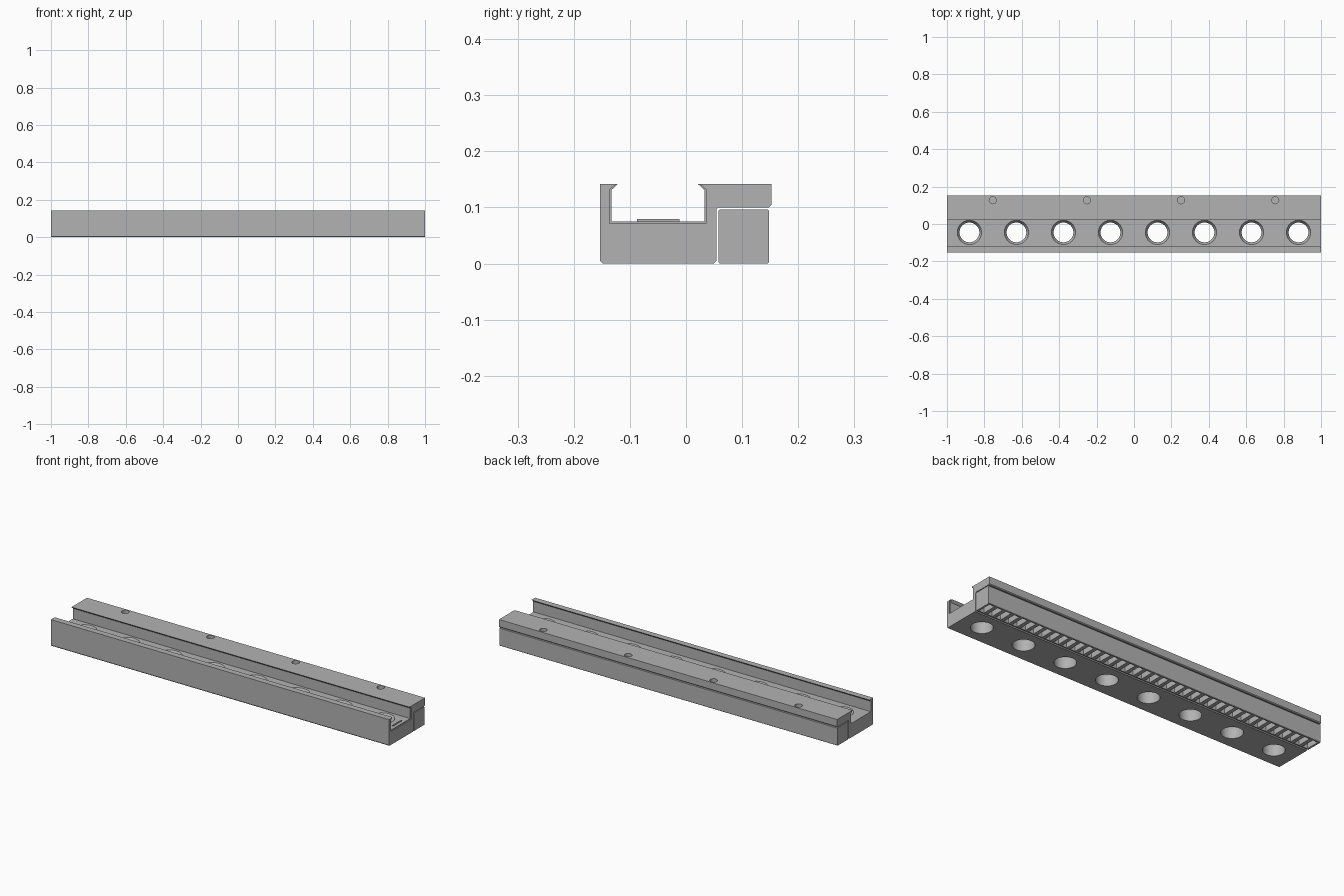
import bpy, bmesh, math
from mathutils import Vector

cube = bpy.data.objects.get("Cube")
if cube:
    bpy.data.objects.remove(cube, do_unlink=True)

grey = bpy.data.materials.new("machined grey")
grey.use_nodes = True
COLOUR = (0.45, 0.45, 0.45, 1)
grey.diffuse_color = COLOUR
grey.node_tree.nodes["Principled BSDF"].inputs["Base Color"].default_value = COLOUR


def finish(name, bm):
    bmesh.ops.recalc_face_normals(bm, faces=bm.faces)
    mesh = bpy.data.meshes.new(name)
    bm.to_mesh(mesh)
    bm.free()
    mesh.materials.append(grey)
    ob = bpy.data.objects.new(name, mesh)
    bpy.context.collection.objects.link(ob)
    return ob


def extrude_profile(name, points, x0, x1):
    """Closed y-z outline swept along x."""
    bm = bmesh.new()
    face = bm.faces.new([bm.verts.new((x0, y, z)) for y, z in points])
    moved = bmesh.ops.extrude_face_region(bm, geom=[face])["geom"]
    bmesh.ops.translate(bm, vec=Vector((x1 - x0, 0, 0)),
                        verts=[v for v in moved if isinstance(v, bmesh.types.BMVert)])
    return finish(name, bm)


def add_lathe(bm, x, y, rings, sides=40):
    """Vertical turned solid from (radius, height) rings."""
    loops = [[bm.verts.new((x + r * math.cos(math.tau * i / sides),
                            y + r * math.sin(math.tau * i / sides), z))
              for i in range(sides)] for r, z in rings]
    for low, high in zip(loops, loops[1:]):
        for i in range(sides):
            j = (i + 1) % sides
            bm.faces.new((low[i], low[j], high[j], high[i]))
    bm.faces.new(loops[0][::-1])
    bm.faces.new(loops[-1])


def add_box(bm, low, high):
    low, high = Vector(low), Vector(high)
    verts = bmesh.ops.create_cube(bm, size=1)["verts"]
    for v in verts:
        v.co = (low + high) / 2 + v.co * (high - low)


def cut(ob, cutter):
    mod = ob.modifiers.new("cut", 'BOOLEAN')
    mod.operation = 'DIFFERENCE'
    mod.solver = 'EXACT'
    mod.object = cutter
    bpy.context.view_layer.objects.active = ob
    bpy.ops.object.modifier_apply(modifier=mod.name)


# Main rail: channel on the front side, overhanging flange on the back
channel = [(0.024, 0.142), (0.036, 0.132), (0.036, 0.071),
           (-0.136, 0.071), (-0.136, 0.132), (-0.124, 0.142)]
rail = extrude_profile("channel_rail", [
    (-0.153, 0.142), (-0.153, 0.005), (-0.148, 0), (0.049, 0), (0.054, 0.005),
    (0.054, 0.096), (0.058, 0.1), (0.148, 0.1), (0.152, 0.104), (0.152, 0.142)] + channel, -1, 1)

# Thin lining inside the channel, stopping short of one end
inner = [(-0.121, 0.142), (-0.133, 0.131), (-0.133, 0.075),
         (0.033, 0.075), (0.033, 0.131), (0.021, 0.142)]
liner = extrude_profile("channel_liner", channel + inner, -1, 0.995)

# Countersunk mounting holes
bm = bmesh.new()
for i in range(8):
    add_lathe(bm, -0.88 + i * 0.2514, -0.045,
              [(0.053, -0.02), (0.053, 0.054), (0.065, 0.075), (0.065, 0.1)])
mount_cutter = finish("mounting_hole_cutter", bm)

# Small blind holes in the flange
bm = bmesh.new()
for x in (-0.755, -0.252, 0.252, 0.755):
    add_lathe(bm, x, 0.127, [(0.019, 0.112), (0.019, 0.16)], 28)
flange_cutter = finish("flange_hole_cutter", bm)

# Toothed bar under the flange
rack = extrude_profile("toothed_bar", [
    (0.058, 0.002), (0.06, 0), (0.146, 0), (0.148, 0.002),
    (0.148, 0.094), (0.146, 0.096), (0.06, 0.096), (0.058, 0.094)], -1, 1)
bm = bmesh.new()
COUNT = 40
for i in range(COUNT):
    x = -1 + (i + 0.5) * 2 / COUNT
    add_box(bm, (x - 0.015, 0.065, -0.02), (x + 0.015, 0.141, 0.05))
slot_cutter = finish("tooth_slot_cutter", bm)

cut(rail, mount_cutter)
cut(rail, flange_cutter)
cut(liner, mount_cutter)
cut(rack, slot_cutter)
for cutter in (mount_cutter, flange_cutter, slot_cutter):
    bpy.data.objects.remove(cutter, do_unlink=True)

# Small raised bar on the channel floor near the end
bm = bmesh.new()
add_box(bm, (0.972, -0.087, 0.074), (0.978, -0.012, 0.079))
finish("end_marker", bm)

# Smooth the round holes, keep machined edges crisp
for ob in (rail, liner):
    bpy.ops.object.select_all(action='DESELECT')
    ob.select_set(True)
    bpy.context.view_layer.objects.active = ob
    bpy.ops.object.shade_smooth_by_angle(angle=math.radians(25))
